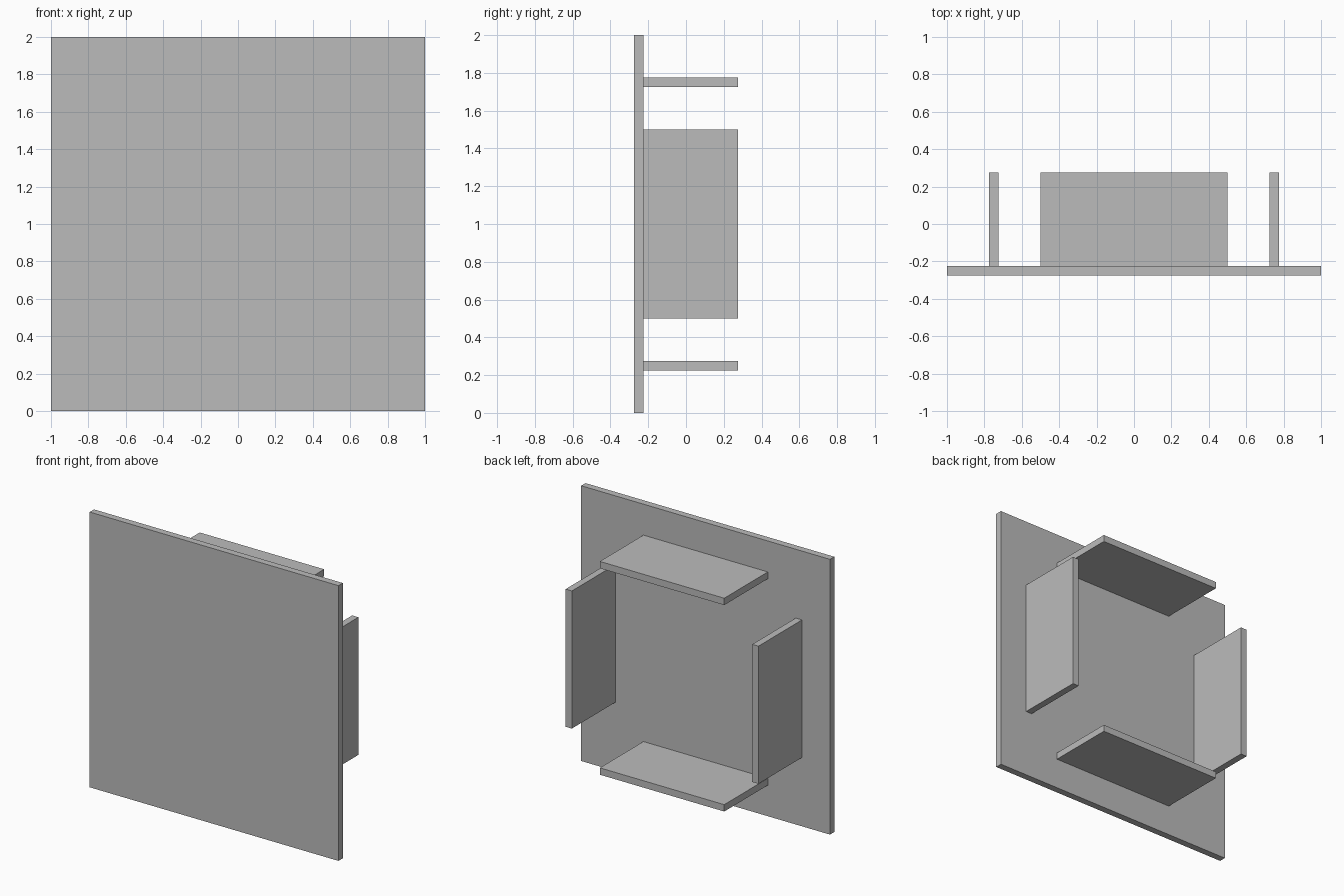
import bpy

cube = bpy.data.objects.get("Cube")
if cube:
    bpy.data.objects.remove(cube, do_unlink=True)

# Single plain grey material
grey = bpy.data.materials.new("plain grey")
grey.use_nodes = True
colour = (0.5, 0.5, 0.5, 1)
grey.diffuse_color = colour
grey.node_tree.nodes["Principled BSDF"].inputs["Base Color"].default_value = colour

THICK = 0.05     # thickness of every board
DEPTH = 0.5      # how far the flaps stand out behind the panel
LENGTH = 1.0     # flap length along the panel
OFFSET = 0.75    # flap distance from the panel centre


def board(name, size, centre):
    bpy.ops.mesh.primitive_cube_add(size=1, location=centre)
    obj = bpy.context.object
    obj.name = name
    obj.scale = size
    bpy.ops.object.transform_apply(location=False, rotation=False, scale=True)
    obj.data.materials.append(grey)
    return obj


# Square front panel
board("front_panel", (2, THICK, 2), (0, -DEPTH / 2, 1))

# Four flaps standing on the back of the panel
flap_y = THICK / 2
for side, sign in (("left", 1), ("right", -1)):
    board(side + "_flap", (THICK, DEPTH, LENGTH), (sign * OFFSET, flap_y, 1))
for side, sign in (("top", 1), ("bottom", -1)):
    board(side + "_flap", (LENGTH, DEPTH, THICK), (0, flap_y, 1 + sign * OFFSET))
